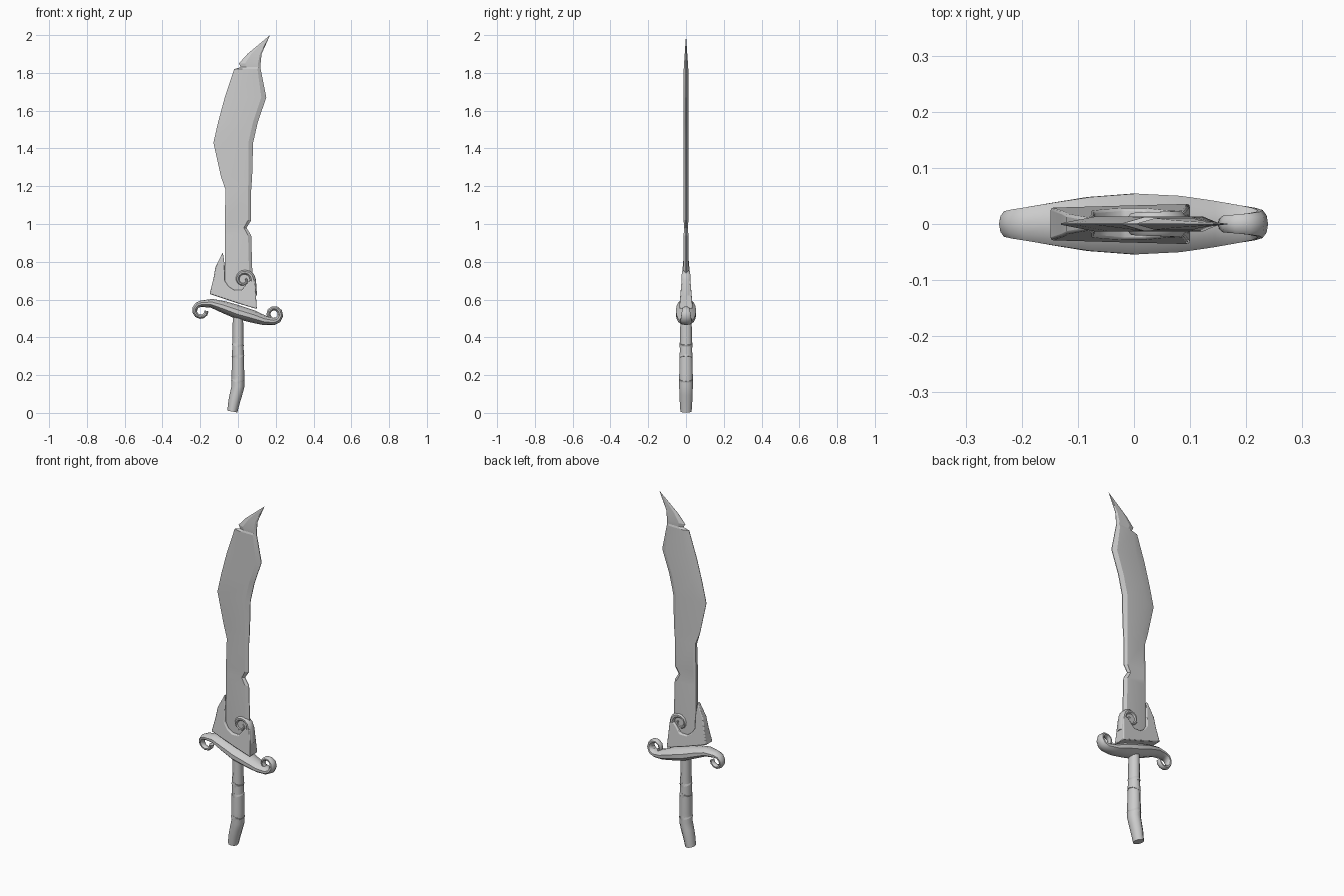
import bpy, bmesh, math
from mathutils import Vector

cube = bpy.data.objects.get("Cube")
if cube:
    bpy.data.objects.remove(cube)

steel = bpy.data.materials.new("plain grey")
steel.use_nodes = True
steel.diffuse_color = (.6, .6, .6, 1)
steel.node_tree.nodes["Principled BSDF"].inputs["Base Color"].default_value = steel.diffuse_color


def finish(bm, name, smooth_angle, bevel=0):
    """Clean the mesh, link it as an object and shade it."""
    bmesh.ops.remove_doubles(bm, verts=bm.verts, dist=.0001)
    bmesh.ops.recalc_face_normals(bm, faces=bm.faces)
    mesh = bpy.data.meshes.new(name)
    bm.to_mesh(mesh)
    bm.free()
    mesh.materials.append(steel)
    obj = bpy.data.objects.new(name, mesh)
    bpy.context.collection.objects.link(obj)
    if bevel:
        soften = obj.modifiers.new("soft edges", "BEVEL")
        soften.width, soften.segments = bevel, 2
    bpy.ops.object.select_all(action="DESELECT")
    bpy.context.view_layer.objects.active = obj
    obj.select_set(True)
    bpy.ops.object.shade_smooth_by_angle(angle=math.radians(smooth_angle))


def skin(rings):
    """Join closed rings of points into a capped tube."""
    bm = bmesh.new()
    loops = [[bm.verts.new(point) for point in ring] for ring in rings]
    for low, high in zip(loops, loops[1:]):
        for i in range(len(low)):
            bm.faces.new((low[i - 1], low[i], high[i], high[i - 1]))
    bm.faces.new(loops[0])
    bm.faces.new(loops[-1])
    return bm


def spiral(center_x, center_z, radii, degrees, count=9):
    """Points along a curl whose radius and angle change evenly."""
    points = []
    for i in range(count):
        t = i / (count - 1)
        radius = radii[0] + (radii[1] - radii[0]) * t
        angle = math.radians(degrees[0] + (degrees[1] - degrees[0]) * t)
        points.append((center_x + radius * math.cos(angle), center_z + radius * math.sin(angle)))
    return points


def sweep(name, points, size, sides=10):
    """Sweep an oval along x, z points; size gives half height and half depth."""
    path = [Vector((x, 0, z)) for x, z in points]
    lengths = [0]
    for start, end in zip(path, path[1:]):
        lengths.append(lengths[-1] + (end - start).length)
    rings = []
    for i, center in enumerate(path):
        tangent = (path[min(i + 1, len(path) - 1)] - path[max(i - 1, 0)]).normalized()
        normal = Vector((-tangent.z, 0, tangent.x))
        height, depth = size(lengths[i] / lengths[-1])
        ring = []
        for k in range(sides):
            angle = math.tau * k / sides
            ring.append(center + normal * height * math.cos(angle)
                        + Vector((0, depth * math.sin(angle), 0)))
        rings.append(ring)
    finish(skin(rings), name, smooth_angle=40)


def blade_section(left, right, z):
    """Flat body with a sharp front edge; the back is blunt low down, ground above."""
    width = right - left
    body = min(.013, width * .09)
    ground = z > 1.2
    grind = width * (.28 if ground else .1)
    back = body * (.1 if ground else .7)
    half = [(left, back), (left + grind, body), (right - width * .12, body), (right, body * .15)]
    return [(x, -y, z) for x, y in half] + [(x, y, z) for x, y in reversed(half)]


# Blade, with a nick in each edge and a hooked tip
blade_outline = [
    (-.07, .08, .62), (-.07, .07, .94), (-.07, .045, .98), (-.07, .07, 1.02),
    (-.065, .07, 1.18), (-.09, .075, 1.25), (-.13, .08, 1.43), (-.105, .105, 1.54),
    (-.07, .15, 1.67), (-.02, .12, 1.82), (.015, .12, 1.83), (.005, .12, 1.85),
    (.05, .125, 1.9), (.17, .17, 2)]
finish(skin([blade_section(*station) for station in blade_outline]), "blade", smooth_angle=15)

# Collar holding the blade, thinner towards its top
collar_outline = [
    (-.15, .63), (-.13, .71), (-.12, .77), (-.08, .85), (-.07, .78), (-.07, .7),
    (-.05, .67), (-.02, .65), (.02, .65), (.06, .7), (.09, .7), (.1, .55), (0, .58)]
collar_sides = []
for side in (-1, 1):
    collar_sides.append([(x, side * (.083 - .085 * z), z) for x, z in collar_outline])
finish(skin(collar_sides), "collar", smooth_angle=40, bevel=.005)

# Scroll rising from the collar's front corner
sweep("collar_scroll", [(.08, .62)] + spiral(.03, .705, (.048, .012), (0, 400), count=16),
      lambda t: (.021 - .013 * t, .028 - .011 * t))

# Crossguard, swelling in the middle, with a curl at each end
left_curl = spiral(-.195, .54, (.028, .038), (0, -270))
right_curl = spiral(.19, .522, (.038, .028), (-90, 220))
sweep("crossguard",
      left_curl + [(-.14, .58), (-.08, .562), (0, .533), (.08, .51), (.14, .49)] + right_curl,
      lambda t: (.011 + .026 * math.sin(math.pi * t) ** 3, .015 + .042 * math.sin(math.pi * t) ** 2))


def grip_size(t):
    swell = .027 + .007 * math.sin(math.pi * t * t)
    return swell, swell + .004


# Grip, bent at its foot
sweep("grip", [(0, .55), (0, .4), (0, .3), (0, .2), (0, .14), (-.01, .1), (-.02, .06), (-.03, .007)],
      grip_size)

# Slanted wraps round the grip
for name, z, lean in (("lower_wrap", .17, .004), ("middle_wrap", .3, -.004), ("upper_wrap", .36, .004)):
    radius = .038 - .02 * z
    sweep(name, [(-lean, z - .01), (lean, z + .01)], lambda t: (radius, radius + .004))
